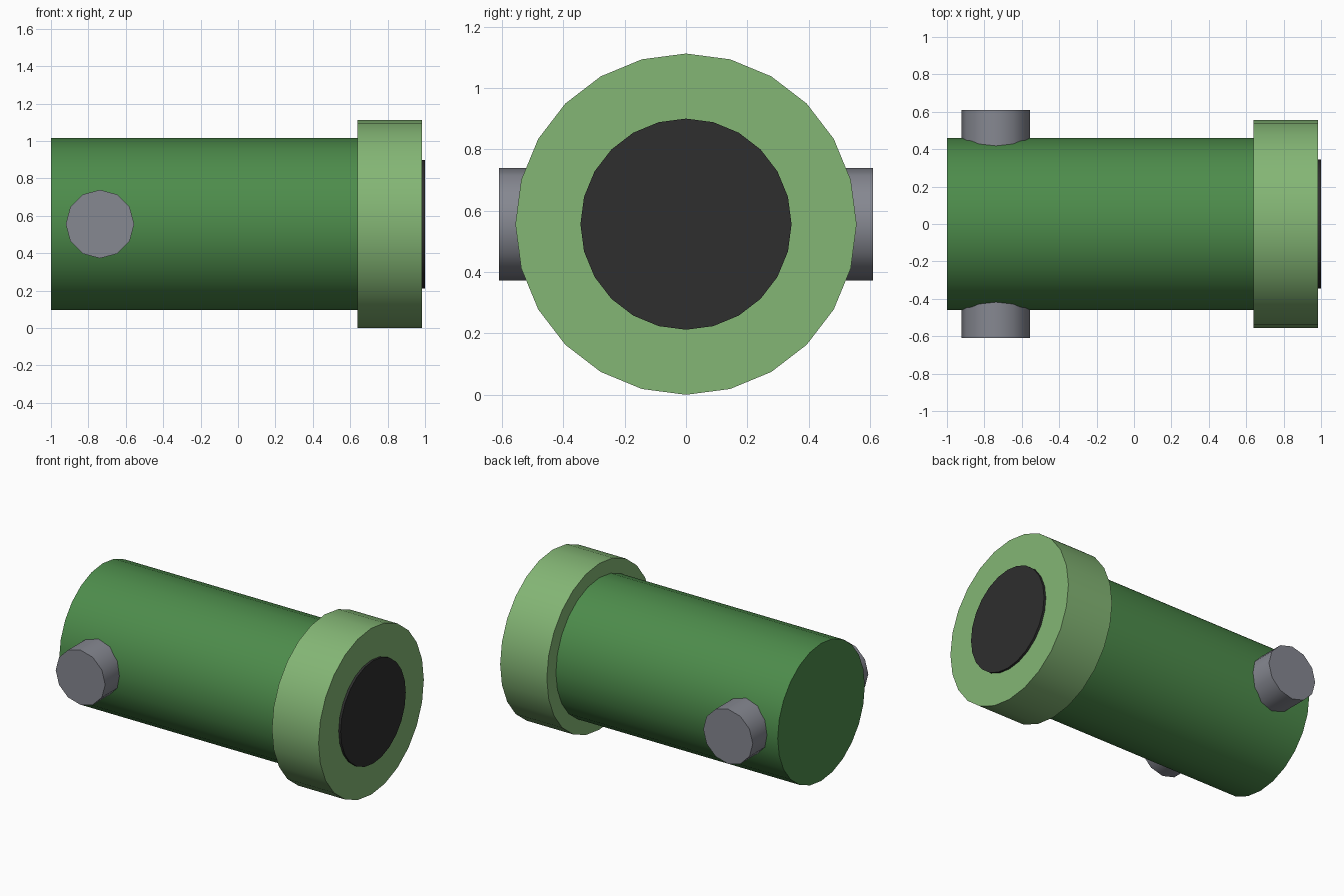
import bpy, math

if "Cube" in bpy.data.objects:
    bpy.data.objects.remove(bpy.data.objects["Cube"])

CZ = 0.556  # height of the barrel axis


def material(name, rgb):
    """Flat colour from sRGB 0-255 values."""
    m = bpy.data.materials.new(name)
    lin = [((c / 255 + 0.055) / 1.055) ** 2.4 for c in rgb]
    m.diffuse_color = (*lin, 1)
    m.use_nodes = True
    m.node_tree.nodes["Principled BSDF"].inputs["Base Color"].default_value = m.diffuse_color
    return m


def cylinder(name, radius, start, end, sides, axis, mat, x=0.0):
    """Closed cylinder along x or y with smooth walls and sharp rims."""
    mid = (start + end) / 2
    loc = (mid, 0, CZ) if axis == "x" else (x, mid, CZ)
    rot = (0, math.pi / 2, 0) if axis == "x" else (math.pi / 2, 0, 0)
    bpy.ops.mesh.primitive_cylinder_add(
        vertices=sides, radius=radius, depth=end - start, location=loc, rotation=rot)
    ob = bpy.context.object
    ob.name = name
    ob.data.materials.append(mat)
    bpy.ops.object.shade_smooth_by_angle(angle=math.radians(40))
    return ob


dark_green = material("dark green", (77, 140, 75))
light_green = material("light green", (132, 182, 117))
steel_grey = material("steel grey", (134, 136, 145))
black = material("soft black", (46, 46, 46))

# Main tube, muzzle collar and the dark bore disc
cylinder("barrel", 0.46, -1.0, 0.66, 24, "x", dark_green)
cylinder("muzzle_collar", 0.556, 0.64, 0.985, 24, "x", light_green)
cylinder("bore", 0.344, 0.95, 1.0, 24, "x", black)

# Side pivots, one on each side
for side, a, b in (("front", -0.61, -0.38), ("back", 0.38, 0.61)):
    cylinder(side + "_pivot", 0.183, a, b, 12, "y", steel_grey, x=-0.738)
